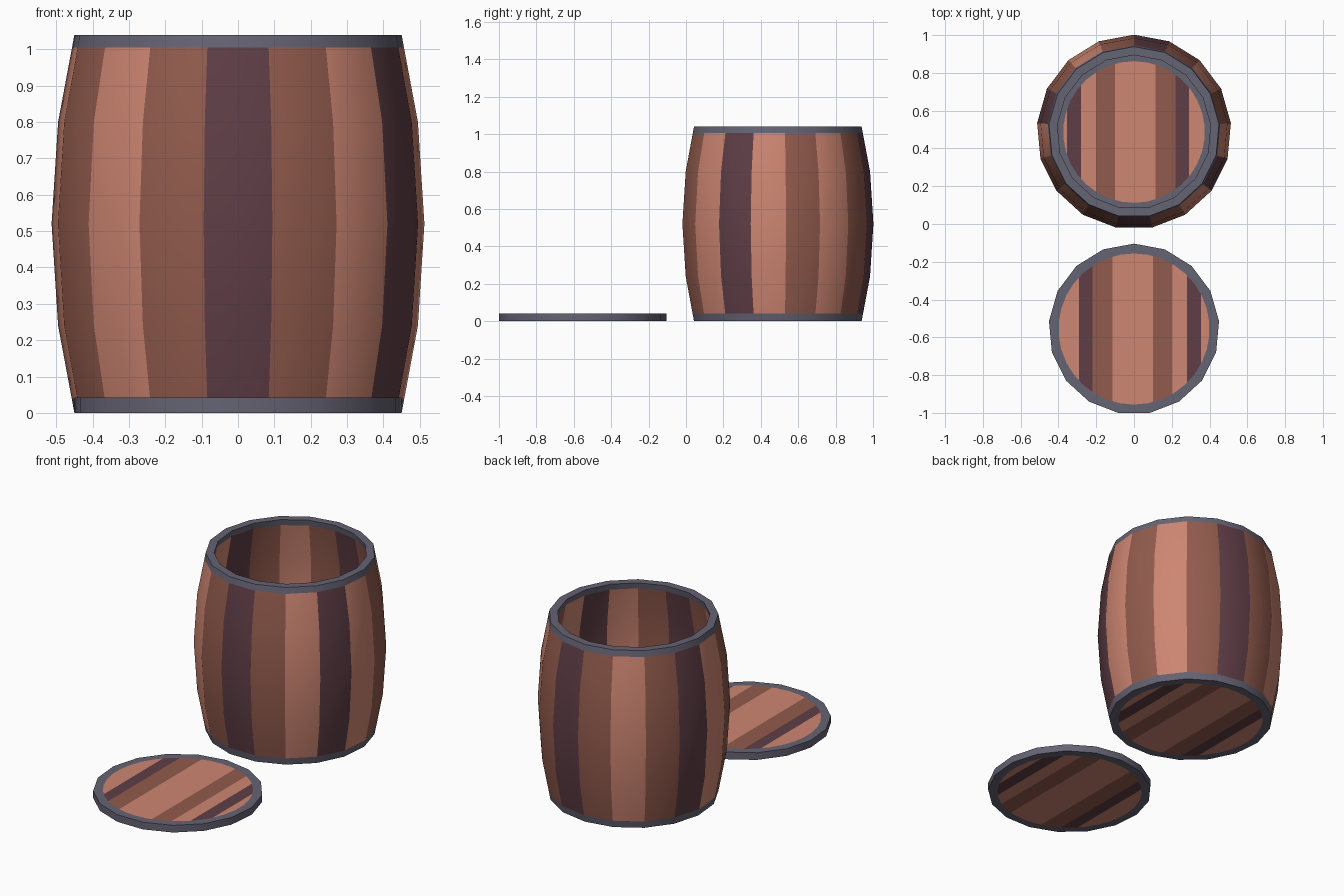
import bpy, bmesh, math

if "Cube" in bpy.data.objects:
    bpy.data.objects.remove(bpy.data.objects["Cube"])

SIDES = 17


def material(name, rgb):
    m = bpy.data.materials.new(name)
    lin = [((c / 255 + 0.055) / 1.055) ** 2.4 for c in rgb]
    m.diffuse_color = (*lin, 1)
    m.use_nodes = True
    m.node_tree.nodes["Principled BSDF"].inputs["Base Color"].default_value = m.diffuse_color
    return m


MATS = [material("light wood", (206, 134, 114)),
        material("brown wood", (146, 91, 77)),
        material("plum wood", (95, 62, 70)),
        material("grey metal", (101, 99, 115))]
CODE = {"L": 0, "M": 1, "P": 2, "G": 3}

# Stave colours, counter-clockwise seen from above, starting at the back
STAVES = "MLMPLMLMPMLPLMLMP"
# Plank borders (x) and colours on the round ends
PLANKS = ([-0.29, -0.22, -0.115, 0.10, 0.20, 0.28, 0.355], "LPMLMLPL")
PLANKS_MIRRORED = ([-x for x in reversed(PLANKS[0])], PLANKS[1][::-1])


def ring(bm, r, z, cy, n):
    out = []
    for k in range(n):
        a = math.pi / 2 + 2 * math.pi * k / n
        out.append(bm.verts.new((r * math.cos(a), cy + r * math.sin(a), z)))
    return out


def wall(bm, profile, bands, cy):
    """Lathe a profile; each band is metal (G) or staves (S)."""
    rings = [ring(bm, r, z, cy, SIDES) for r, z in profile]
    for lo, hi, band in zip(rings, rings[1:], bands):
        for k in range(SIDES):
            j = (k + 1) % SIDES
            f = bm.faces.new((lo[k], lo[j], hi[j], hi[k]))
            f.material_index = CODE["G" if band == "G" else STAVES[k]]


def end(bm, outer_r, disc_r, z, cy, planks):
    """Flat end: grey edge ring around a disc cut into planks."""
    o = ring(bm, outer_r, z, cy, SIDES)
    i = ring(bm, disc_r, z, cy, SIDES * 2)
    for k in range(SIDES):
        j = (k + 1) % SIDES
        a, b, c = i[2 * k], i[2 * k + 1], i[2 * j]
        for tri in ((o[k], a, b), (o[k], b, o[j]), (o[j], b, c)):
            bm.faces.new(tri).material_index = CODE["G"]
    xs, colours = planks
    faces = [bm.faces.new(i)]
    for x in xs:
        geom = set(faces)
        for f in faces:
            geom.update(f.edges)
            geom.update(f.verts)
        res = bmesh.ops.bisect_plane(bm, geom=list(geom), dist=1e-5,
                                     plane_co=(x, 0, 0), plane_no=(1, 0, 0))
        faces = list({g for g in list(res["geom"]) + faces
                      if isinstance(g, bmesh.types.BMFace) and g.is_valid})
    for f in faces:
        mx = f.calc_center_median().x
        f.material_index = CODE[colours[sum(mx > x for x in xs)]]


def finish(bm, name):
    bmesh.ops.remove_doubles(bm, verts=bm.verts[:], dist=1e-4)
    bmesh.ops.recalc_face_normals(bm, faces=bm.faces[:])
    me = bpy.data.meshes.new(name)
    bm.to_mesh(me)
    bm.free()
    for m in MATS:
        me.materials.append(m)
    ob = bpy.data.objects.new(name, me)
    bpy.context.collection.objects.link(ob)
    bpy.ops.object.select_all(action="DESELECT")
    ob.select_set(True)
    bpy.context.view_layer.objects.active = ob
    bpy.ops.object.shade_smooth_by_angle(angle=math.radians(30))


# Barrel: bulging staves, metal bands, hollow inside with a floor
CY = 0.487
bm = bmesh.new()
wall(bm, [(0.452, 0), (0.4595, 0.04), (0.497, 0.24), (0.515, 0.52),
          (0.497, 0.80), (0.4585, 1.005), (0.452, 1.04), (0.407, 1.04),
          (0.413, 1.005), (0.452, 0.80), (0.47, 0.52), (0.452, 0.24),
          (0.42, 0.04)], "GSSSSGGGSSSS", CY)
end(bm, 0.452, 0.40, 0, CY, PLANKS)
end(bm, 0.42, 0.375, 0.04, CY, PLANKS_MIRRORED)
finish(bm, "barrel")

# Lid lying on the ground in front
LY = -0.556
bm = bmesh.new()
wall(bm, [(0.452, 0), (0.452, 0.042)], "G", LY)
end(bm, 0.452, 0.40, 0, LY, PLANKS)
end(bm, 0.452, 0.40, 0.042, LY, PLANKS)
finish(bm, "lid")
